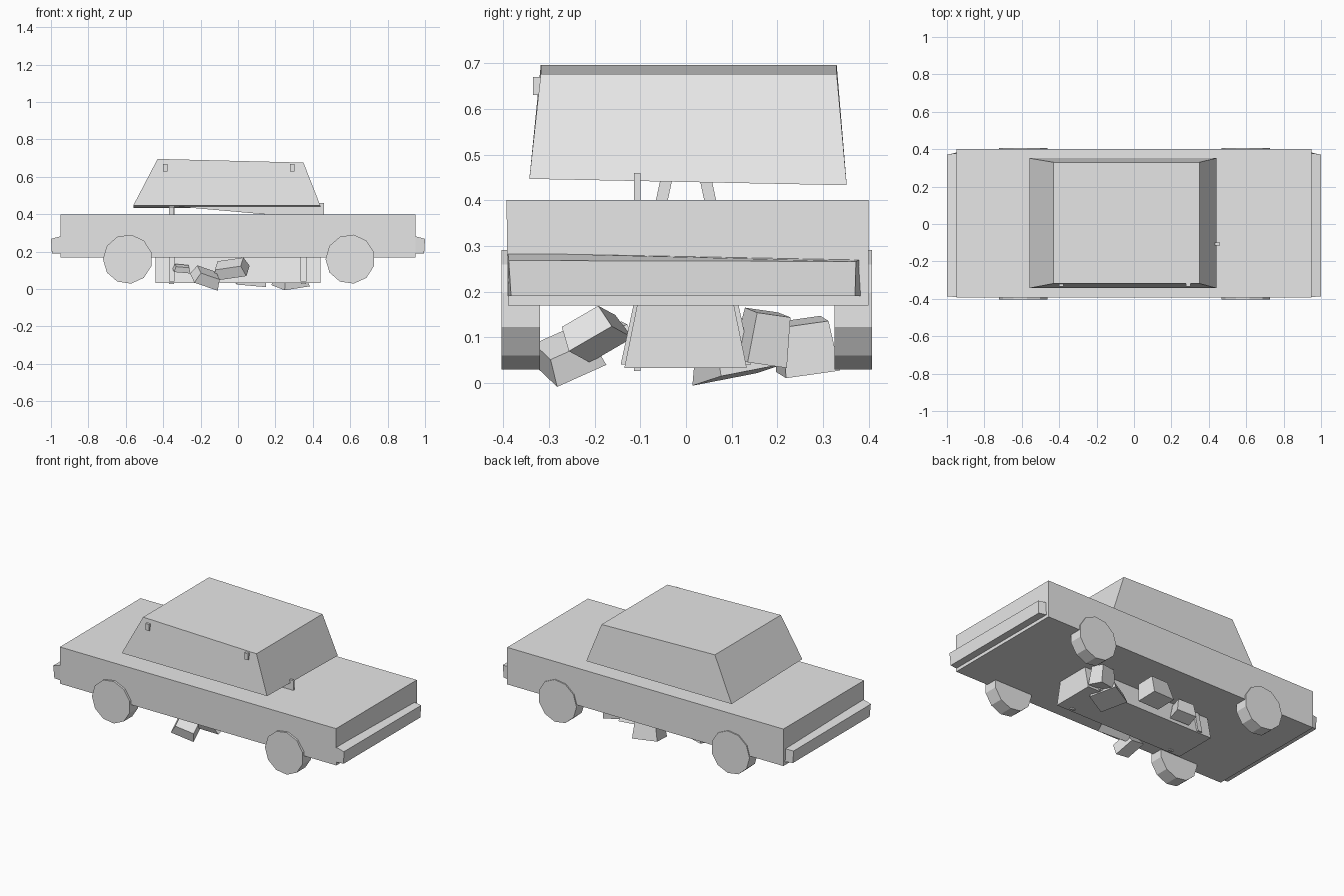
import bpy, bmesh, math
from mathutils import Euler

if "Cube" in bpy.data.objects:
    bpy.data.objects.remove(bpy.data.objects["Cube"], do_unlink=True)

grey = bpy.data.materials.new("plain_grey")
grey.use_nodes = True
grey.diffuse_color = (0.8, 0.8, 0.8, 1)
grey.node_tree.nodes["Principled BSDF"].inputs["Base Color"].default_value = (0.8, 0.8, 0.8, 1)


def finish(name, bm):
    bmesh.ops.recalc_face_normals(bm, faces=bm.faces)
    mesh = bpy.data.meshes.new(name)
    bm.to_mesh(mesh)
    bm.free()
    mesh.materials.append(grey)
    ob = bpy.data.objects.new(name, mesh)
    bpy.context.collection.objects.link(ob)
    return ob


def loft(name, low, high):
    """Join two matching rings of points into a closed solid."""
    bm = bmesh.new()
    a = [bm.verts.new(p) for p in low]
    b = [bm.verts.new(p) for p in high]
    bm.faces.new(a)
    bm.faces.new(b)
    n = len(a)
    for i in range(n):
        j = (i + 1) % n
        bm.faces.new((a[i], a[j], b[j], b[i]))
    return finish(name, bm)


def rect(x0, x1, y0, y1, z):
    """Rectangle ring; z is a rule giving height from x and y."""
    return [(x, y, z(x, y)) for x, y in ((x0, y0), (x1, y0), (x1, y1), (x0, y1))]


def box(name, x0, x1, y0, y1, z0, z1):
    return loft(name, rect(x0, x1, y0, y1, lambda x, y: z0),
                rect(x0, x1, y0, y1, lambda x, y: z1))


def chunk(name, loc, size, rot):
    """Tilted, slightly tapered block."""
    bm = bmesh.new()
    bmesh.ops.create_cube(bm, size=1)
    for v in bm.verts:
        if v.co.z > 0:
            v.co.x *= 0.8
            v.co.y *= 0.85
    bmesh.ops.scale(bm, vec=size, verts=bm.verts)
    ob = finish(name, bm)
    ob.location = loc
    ob.rotation_euler = Euler([math.radians(r) for r in rot])


# Lower body
loft("body", rect(-0.95, 0.95, -0.39, 0.4, lambda x, y: 0.17),
     rect(-0.95, 0.95, -0.393, 0.4, lambda x, y: 0.4))

# Cabin with a slightly sloping roof
loft("cabin", rect(-0.56, 0.44, -0.343, 0.352, lambda x, y: 0.44 - 0.02 * y),
     rect(-0.43, 0.35, -0.318, 0.33, lambda x, y: 0.685 - 0.025 * x))
for label, x in (("left", 0.29), ("right", -0.39)):
    box("cabin_clip_" + label, x - 0.012, x + 0.012, -0.335, -0.31, 0.63, 0.67)

# Bumpers, with sloping top edges
for label, s in (("left", 1), ("right", -1)):
    loft("bumper_" + label,
         [(s * 0.94, -0.39, 0.19), (s * 0.995, -0.383, 0.19),
          (s * 0.995, 0.37, 0.19), (s * 0.94, 0.385, 0.19)],
         [(s * 0.94, -0.39, 0.285), (s, -0.388, 0.268),
          (s, 0.372, 0.266), (s * 0.94, 0.38, 0.27)])

# Wheels
for end, x in (("left", 0.6), ("right", -0.59)):
    for side, y0, y1 in (("front", -0.404, -0.32), ("back", 0.325, 0.407)):
        rings = []
        for y in (y0, y1):
            rings.append([(x + 0.132 * math.cos(math.tau * (i + 0.5) / 11), y,
                           0.16 + 0.132 * math.sin(math.tau * (i + 0.5) / 11))
                          for i in range(11)])
        loft("wheel_" + end + "_" + side, *rings)

# Underbody tray, narrowing upwards
loft("underbody_tray", rect(-0.44, 0.44, -0.135, 0.133, lambda x, y: 0.033),
     rect(-0.44, 0.44, -0.105, 0.103, lambda x, y: 0.18))

# Leaning struts that carry the cabin
for label, x in (("left", 0.35), ("right", -0.355)):
    for side, s in (("front", -1), ("back", 1)):
        loft("strut_" + label + "_" + side,
             rect(x - 0.015, x + 0.015, s * 0.13 - 0.013, s * 0.13 + 0.013,
                  lambda x, y: 0.04),
             rect(x - 0.015, x + 0.015, s * 0.04 - 0.013, s * 0.04 + 0.013,
                  lambda x, y: 0.46))
    box("post_" + label, x - 0.013, x + 0.013, -0.114, -0.1, 0.026, 0.44)

# Thin upright board below the cabin
outline = [(-0.37, 0.445), (0.2, 0.395), (0.46, 0.395), (0.46, 0.46), (0.3, 0.46)]
loft("board", [(x, -0.114, z) for x, z in outline], [(x, -0.1, z) for x, z in outline])

# Loose mechanical blocks under the floor
chunk("block_front", (-0.17, -0.26, 0.063), (0.14, 0.12, 0.06), (25, 18, 20))
chunk("block_front_inner", (-0.04, -0.2, 0.11), (0.18, 0.11, 0.06), (30, -8, -15))
chunk("block_front_small", (-0.3, -0.15, 0.11), (0.09, 0.05, 0.03), (20, 5, 10))
chunk("block_back", (0.07, 0.26, 0.08), (0.16, 0.12, 0.11), (8, 5, 8))
chunk("block_back_left", (0.37, 0.17, 0.1), (0.13, 0.09, 0.11), (-8, 6, 15))
chunk("block_low_left", (0.28, 0.11, 0.045), (0.15, 0.16, 0.055), (10, -8, 25))
chunk("block_back_right", (-0.21, 0.17, 0.1), (0.12, 0.08, 0.09), (12, -6, -10))
